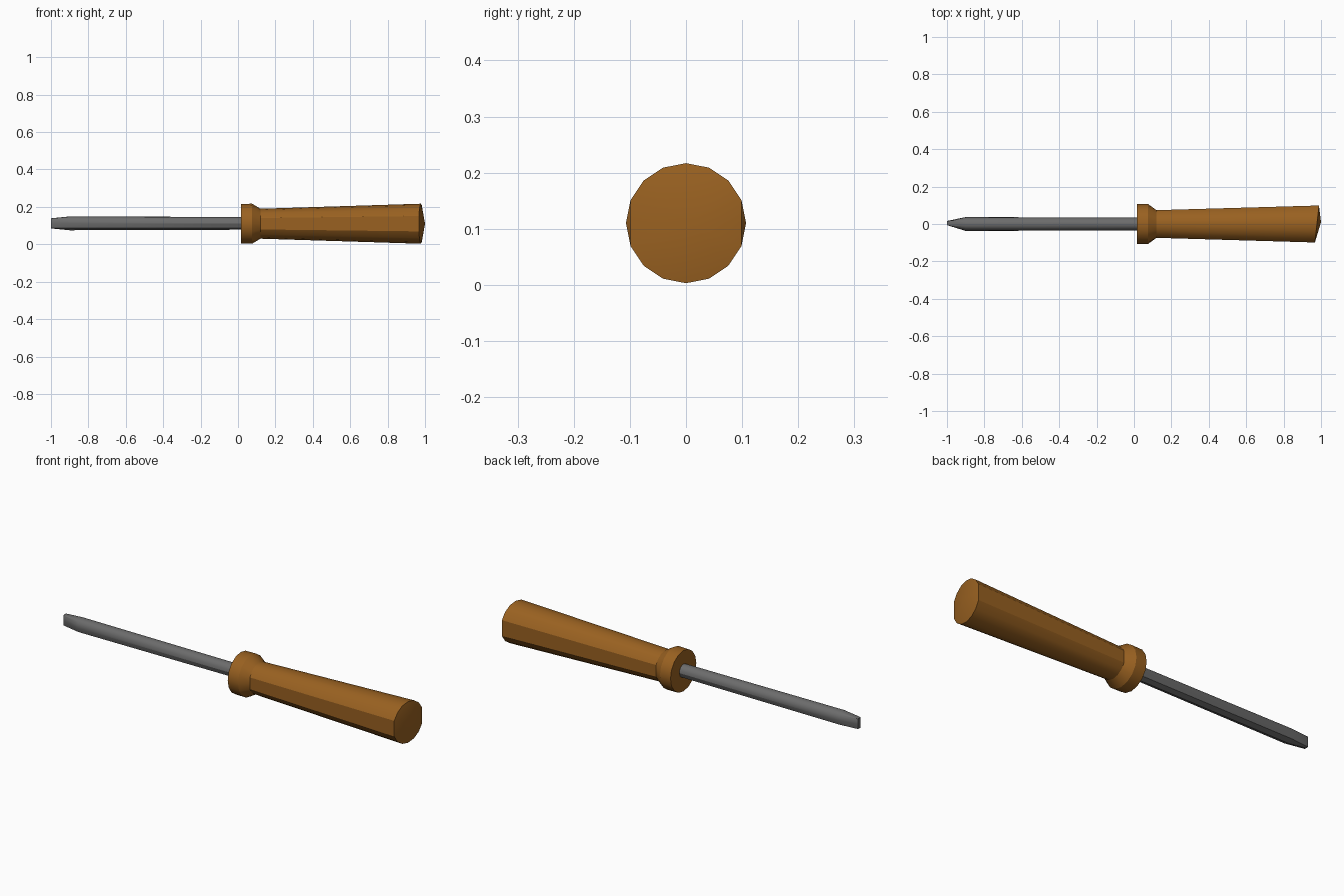
import bpy, bmesh
from math import sin, cos, radians, pi

if "Cube" in bpy.data.objects:
    bpy.data.objects.remove(bpy.data.objects["Cube"])

ZC = 0.11  # height of the tool axis


def clamp(v, m):
    return max(-m, min(m, v))


def material(name, color):
    m = bpy.data.materials.new(name)
    m.diffuse_color = color
    m.use_nodes = True
    m.node_tree.nodes["Principled BSDF"].inputs["Base Color"].default_value = m.diffuse_color
    return m


def loft(name, rings, mat, end=None):
    """Skin rings of (x, y, z); the last one closes on a point if end is given."""
    bm = bmesh.new()
    vs = [[bm.verts.new(p) for p in ring] for ring in rings]
    n = len(rings[0])
    for a, b in zip(vs, vs[1:]):
        for i in range(n):
            j = (i + 1) % n
            bm.faces.new((a[i], a[j], b[j], b[i]))
    bm.faces.new(vs[0])
    if end:
        c = bm.verts.new(end)
        for i in range(n):
            bm.faces.new((vs[-1][i], vs[-1][(i + 1) % n], c))
    else:
        bm.faces.new(vs[-1])
    bmesh.ops.recalc_face_normals(bm, faces=bm.faces)
    me = bpy.data.meshes.new(name)
    bm.to_mesh(me)
    bm.free()
    ob = bpy.data.objects.new(name, me)
    bpy.context.collection.objects.link(ob)
    me.materials.append(mat)
    bpy.ops.object.select_all(action='DESELECT')
    ob.select_set(True)
    bpy.context.view_layer.objects.active = ob
    bpy.ops.object.shade_smooth_by_angle(angle=radians(28))
    return ob


# Handle: round collar, then a tapering grip with flat sides and a skewed end
def handle_ring(x, r, flat=False, skew=0.0):
    ring = []
    for i in range(16):
        a = 2 * pi * i / 16
        y, z = r * cos(a), r * sin(a)
        if flat:
            y = clamp(y, r * cos(pi / 8))
        ring.append((x + skew * y, y, ZC + z))
    return ring


brown = material("brown_wood", (0.32, 0.12, 0.015, 1))
loft("handle", [
    handle_ring(0.015, 0.106),
    handle_ring(0.075, 0.107),
    handle_ring(0.12, 0.080, True),
    handle_ring(0.978, 0.107, True, 0.11),
], brown, end=(1.0, 0.01, ZC))

# Shaft: smooth on top, coarser facets below, pressed into a flat blade
ANGLES = [22.5 * i for i in range(9)] + [225, 270, 315]


def shaft_ring(x, r, my=1.0, mz=1.0, dy=0.0):
    return [(x, clamp(r * cos(radians(a)), my) + dy,
             ZC + 0.002 + clamp(r * sin(radians(a)), mz)) for a in ANGLES]


steel = material("dark_steel", (0.15, 0.15, 0.15, 1))
loft("shaft", [
    shaft_ring(-1.0, 0.037, 0.011, 0.027, 0.005),
    shaft_ring(-0.9, 0.037),
    shaft_ring(0.03, 0.034),
], steel)
